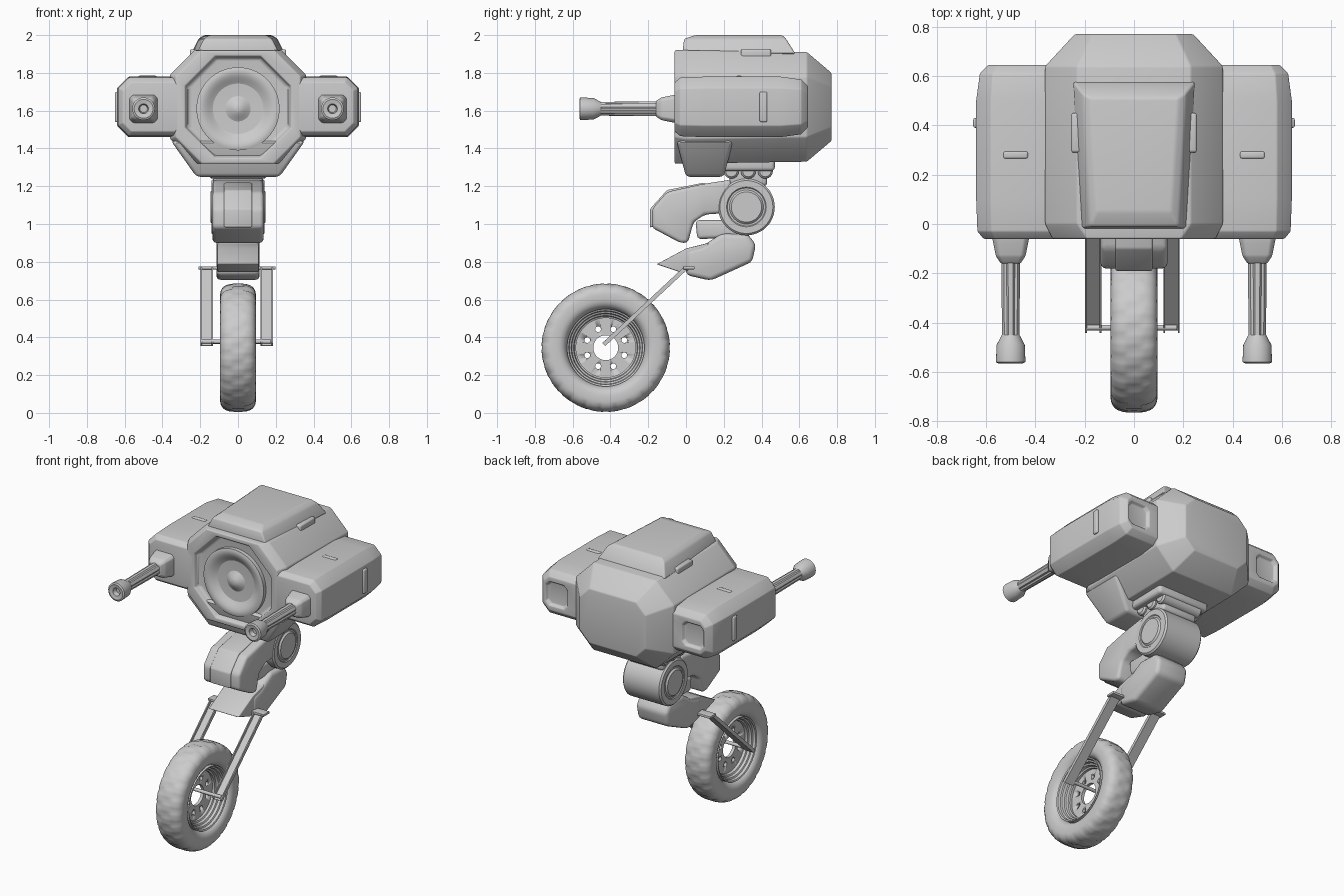
import bpy, bmesh, math
from mathutils import Vector

cube = bpy.data.objects.get("Cube")
if cube:
    bpy.data.objects.remove(cube, do_unlink=True)

shade = (0.6, 0.6, 0.6, 1)
grey = bpy.data.materials.new("plain grey")
grey.use_nodes = True
grey.diffuse_color = shade
grey.node_tree.nodes["Principled BSDF"].inputs["Base Color"].default_value = shade


def loft(name, rings, bevel=0, closed=False):
    """Skin a list of equal-length point rings, optionally rounding its edges."""
    bm = bmesh.new()
    rows = [[bm.verts.new(point) for point in ring] for ring in rings]
    pairs = list(zip(rows, rows[1:]))
    if closed:
        pairs.append((rows[-1], rows[0]))
    else:
        bm.faces.new(rows[0])
        bm.faces.new(rows[-1])
    for near, far in pairs:
        for i in range(len(near)):
            bm.faces.new((near[i - 1], near[i], far[i], far[i - 1]))
    bmesh.ops.recalc_face_normals(bm, faces=bm.faces)
    if bevel:
        edges = [e for e in bm.edges if e.calc_face_angle(0) > math.radians(15)]
        bmesh.ops.bevel(bm, geom=edges, offset=bevel, segments=3, profile=0.5,
                        affect='EDGES', clamp_overlap=True)
    mesh = bpy.data.meshes.new(name)
    bm.to_mesh(mesh)
    bm.free()
    mesh.materials.append(grey)
    ob = bpy.data.objects.new(name, mesh)
    bpy.context.collection.objects.link(ob)
    bpy.ops.object.select_all(action='DESELECT')
    ob.select_set(True)
    bpy.context.view_layer.objects.active = ob
    bpy.ops.object.shade_smooth_by_angle(angle=math.radians(35))
    return ob


def lathe(name, profile, centre, axis, sides=40, closed=False, shape=None):
    """Turn (distance along axis, radius) pairs about the x or y axis."""
    rings = []
    for along, radius in profile:
        ring = []
        for i in range(sides):
            turn = math.tau * i / sides
            reach = shape(i, along, radius) if shape else radius
            u, w = reach * math.cos(turn), reach * math.sin(turn)
            offset = (along, u, w) if axis == 'x' else (u, along, w)
            ring.append(Vector(centre) + Vector(offset))
        rings.append(ring)
    return loft(name, rings, closed=closed)


def octagon(y, cx, cz, half_width, half_height, cut):
    """Ring facing along y: a rectangle with its four corners cut off."""
    w, h = half_width - cut, half_height - cut
    corners = ((-w, half_height), (w, half_height), (half_width, h), (half_width, -h),
               (w, -half_height), (-w, -half_height), (-half_width, -h), (-half_width, h))
    return [(cx + x, y, cz + z) for x, z in corners]


def rectangle(z, cx, cy, half_width, half_depth, flare=0):
    """Level ring, wider at the back by the flare."""
    back = half_width + flare
    return [(cx - half_width, cy - half_depth, z), (cx + half_width, cy - half_depth, z),
            (cx + back, cy + half_depth, z), (cx - back, cy + half_depth, z)]


def box(name, centre, half, bevel):
    x, y, z = centre
    width, depth, height = half
    return loft(name, [rectangle(level, x, y, width, depth)
                       for level in (z - height, z + height)], bevel)


def slab(name, outline, half_width, bevel, cx=0):
    """Extrude a side outline of (y, z) points across x."""
    return loft(name, [[(cx + x, y, z) for y, z in outline]
                       for x in (-half_width, half_width)], bevel)


def power(value, exponent):
    return math.copysign(abs(value) ** exponent, value)


# Main hull with a recessed eight-sided front and a tapered back
mid = 1.62
loft("hull", [octagon(y, 0, mid, *size) for y, *size in (
    (-0.02, 0.25, 0.25, 0.14), (-0.03, 0.27, 0.26, 0.15), (-0.06, 0.28, 0.27, 0.16),
    (-0.06, 0.33, 0.3, 0.14), (0, 0.36, 0.3, 0.13),
    (0.64, 0.36, 0.29, 0.13), (0.77, 0.24, 0.18, 0.07))], bevel=0.01)
loft("chin", [rectangle(1.25, 0, 0.1, 0.22, 0.1),
              rectangle(1.44, 0, 0.1, 0.355, 0.15)], bevel=0.02)
loft("roof_hump", [rectangle(1.9, 0, 0.28, 0.22, 0.3, 0.03),
                   rectangle(1.98, 0, 0.26, 0.18, 0.27, 0.03),
                   rectangle(2, 0, 0.28, 0.15, 0.23, 0.03)], bevel=0.01)

# Rippled round dish in the front recess
wave, steps = 0.2, 24
radii = [wave * (1.1 - i / steps) for i in range(steps + 2)]
lathe("front_dish", [(0, radii[0])] + [
    (-0.03 - 0.02 * math.cos(math.tau * r / wave), r) for r in radii], (0, 0, 1.61), 'y', 56)

for sign, side in ((1, "left"), (-1, "right")):
    # Side pod: rounded ends and a recessed rear vent
    pod = [octagon(y, sign * 0.45, mid, 0.19 - inset, 0.16 - inset, 0.06 - inset / 2)
           for y, inset in ((-0.06, 0.03), (-0.03, 0.005), (0.1, 0), (0.5, 0),
                            (0.61, 0.015), (0.645, 0.05))]
    vent = [octagon(y, sign * 0.5, mid, size, size, 0.025)
            for y, size in ((0.645, 0.08), (0.625, 0.07))]
    loft(side + "_pod", pod + vent, bevel=0.01)

    # Pod trim and roof clip
    box(side + "_pod_handle", (sign * 0.48, 0.28, 1.77), (0.05, 0.015, 0.015), 0.008)
    box(side + "_pod_grip", (sign * 0.64, 0.41, mid), (0.012, 0.02, 0.08), 0.008)
    box(side + "_roof_clip", (sign * 0.23, 0.37, 1.9), (0.025, 0.08, 0.025), 0.01)

    # Gun mount, fluted barrel and hollow muzzle
    x = sign * 0.5
    loft(side + "_gun_mount", [octagon(y, x, 1.61, size, size, size / 4) for y, size in (
        (-0.03, 0.08), (-0.08, 0.07), (-0.13, 0.06), (-0.16, 0.04))], bevel=0.006)
    lathe(side + "_gun_barrel", [(-0.1, 0.04), (-0.5, 0.036)], (x, 0, 1.61), 'y', 24,
          shape=lambda i, along, radius: radius - (0 if i % 4 else 0.006))
    lathe(side + "_gun_muzzle", [(-0.45, 0.036), (-0.49, 0.057), (-0.56, 0.06),
                                 (-0.565, 0.05), (-0.56, 0.026), (-0.53, 0.02)],
          (x, 0, 1.61), 'y', 32)

# Neck under the hull
box("neck_plate", (0, 0.33, 1.32), (0.19, 0.14, 0.04), 0.02)
box("neck_block", (0, 0.33, 1.25), (0.13, 0.1, 0.05), 0.02)
for y in (0.24, 0.33, 0.42):
    lathe("neck_roller", [(-0.15, 0.03), (-0.14, 0.04), (0.14, 0.04), (0.15, 0.03)],
          (0, y, 1.28), 'x', 24)

# Hip joint with stepped round caps
cap = [(0.145, 0.08), (0.135, 0.09), (0.135, 0.1), (0.14, 0.105), (0.14, 0.14), (0.13, 0.15)]
lathe("hip_joint", [(-along, radius) for along, radius in cap] + cap[::-1],
      (0, 0.32, 1.09), 'x', 48)

# Folded leg
slab("upper_leg", ((0.24, 1.235), (0.08, 1.21), (-0.1, 1.17), (-0.18, 1.08), (-0.18, 0.98),
                   (-0.03, 0.9), (0.01, 0.9), (0.04, 1.01), (0.1, 1.05), (0.24, 1.06)),
     half_width=0.135, bevel=0.02)
slab("upper_leg_panel", ((0.1, 1.22), (-0.1, 1.18), (-0.19, 1.08), (-0.19, 0.98), (0.1, 1.1)),
     half_width=0.075, bevel=0.008)
slab("knee_link", ((0.05, 1.02), (0.06, 0.92), (0.34, 0.93), (0.3, 1.02)),
     half_width=0.085, bevel=0.02)
slab("lower_leg", ((0, 0.86), (0.08, 0.88), (0.19, 0.95), (0.33, 0.945), (0.37, 0.89),
                   (0.35, 0.8), (0.13, 0.7), (0, 0.73)),
     half_width=0.115, bevel=0.025)
slab("shin_guard", ((-0.155, 0.787), (0, 0.87), (0.12, 0.9), (0.1, 0.77), (-0.03, 0.745)),
     half_width=0.11, bevel=0.006)

# Fork: open channels hung from small plates, joined by the axle
top, end = Vector((0, 0, 0.768)), Vector((0, -0.435, 0.362))
run = (end - top).normalized()
out = Vector((0, run.z, -run.y))
edge, lip, deep = 0.033, 0.026, 0.011
half_channel = [(edge, -deep), (edge, deep), (lip, deep), (lip, -deep / 2)]
channel = half_channel + [(-across, depth) for across, depth in half_channel[::-1]]
for x, side in ((0.152, "left"), (-0.165, "right")):
    loft(side + "_fork_strut", [[point + Vector((x + across, 0, 0)) + out * depth
                                 for across, depth in channel] for point in (top, end)])
    box(side + "_fork_plate", (x * 0.85, 0.015, top.z), (0.07, 0.03, 0.008), 0.003)
lathe("axle", [(-0.19, deep), (0.175, deep)], (0, -0.42, 0.377), 'x', 16)

# Tyre with grooves around it and cuts across its tread
hub = Vector((0, -0.425, 0.345))
turns = [math.tau * i / 48 for i in range(48)]
section = [(0.095 * power(math.cos(t), 0.7), 0.27 + 0.07 * power(math.sin(t), 0.75))
           for t in turns]


def tread(i, along, radius):
    row = round(along / 0.06)
    groove = abs(abs(along) - 0.03) < 0.006
    cross_cut = (i + 2 * row) % 5 == 0
    return radius - (0.006 if radius > 0.3 and (groove or cross_cut) else 0)


lathe("tyre", section, hub, 'x', sides=120, closed=True, shape=tread)

# Stepped rim
flange = []
for step in range(4):
    along, radius = 0.08 - 0.02 * step, 0.205 - 0.013 * step
    flange += [(along, radius), (along - 0.004, radius - 0.009)]
lathe("rim", [(-along, radius) for along, radius in flange] + flange[::-1],
      hub, 'x', sides=64, closed=True)

# Wheel disc with an open centre and a ring of drilled bolt holes
disc = lathe("wheel_disc", [(-0.02, 0.17), (-0.02, 0.066), (0, 0.066), (0, 0.17)],
             hub, 'x', sides=64, closed=True)
holes = 8
for k in range(holes):
    turn = math.tau * (k + 0.5) / holes
    spot = hub + Vector((0, math.cos(turn), math.sin(turn))) * 0.106
    drill = lathe("bolt_hole_cutter", [(-0.06, 0.015), (0.06, 0.015)], spot, 'x', 16)
    drill.hide_render = True
    cut = disc.modifiers.new("bolt_hole", 'BOOLEAN')
    cut.operation, cut.object, cut.solver = 'DIFFERENCE', drill, 'EXACT'
    bpy.context.view_layer.objects.active = disc
    bpy.ops.object.modifier_apply(modifier=cut.name)
    bpy.data.objects.remove(drill, do_unlink=True)
